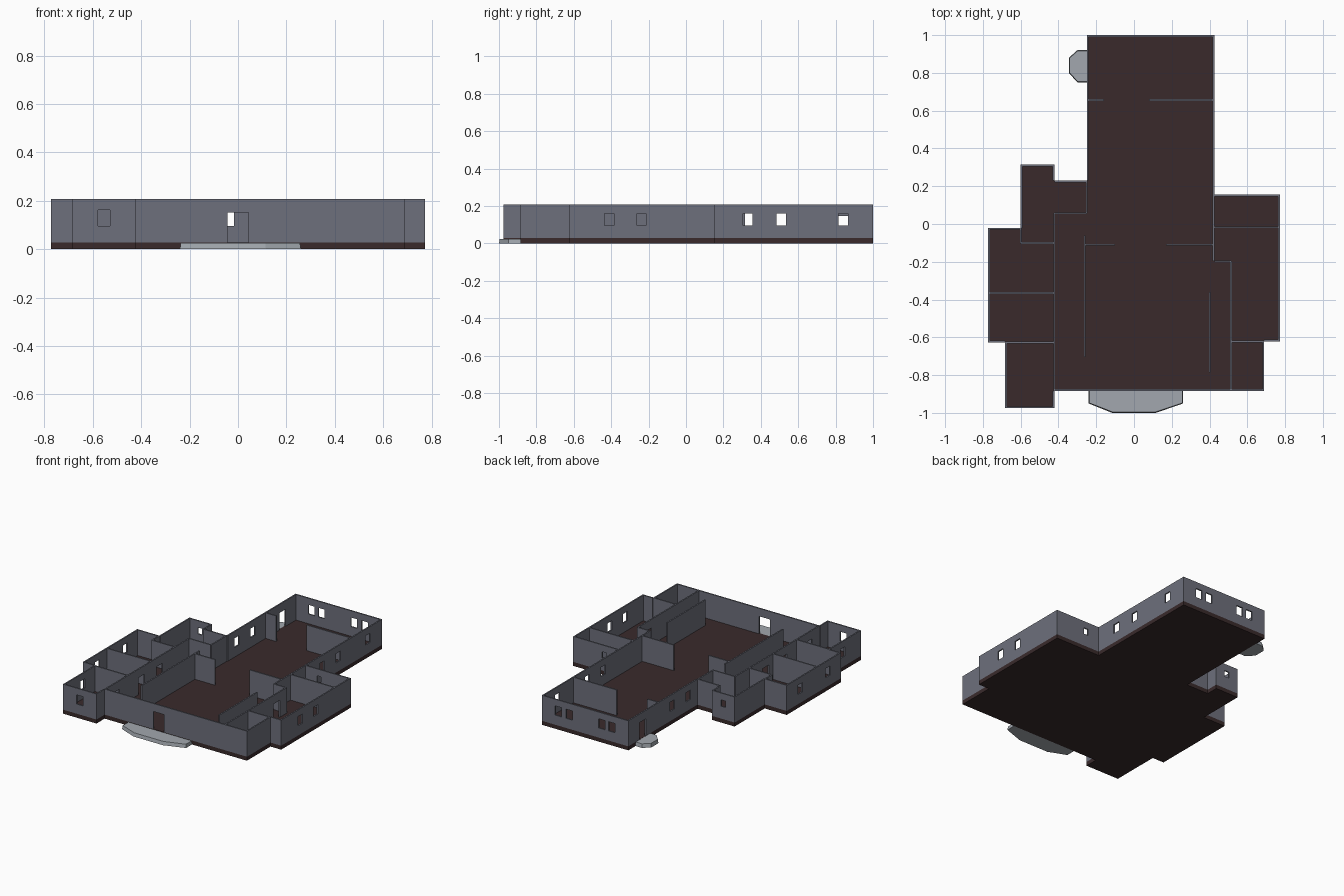
import bpy, bmesh
from mathutils import Vector

if "Cube" in bpy.data.objects:
    bpy.data.objects.remove(bpy.data.objects["Cube"])

T, Z0, Z1 = 0.0095, 0.028, 0.208      # wall thickness, floor level, wall top


def material(name, rgb):
    m = bpy.data.materials.new(name)
    m.diffuse_color = (*rgb, 1)
    m.use_nodes = True
    m.node_tree.nodes["Principled BSDF"].inputs["Base Color"].default_value = m.diffuse_color
    return m


FLOOR = material("dark brown floor", (0.041, 0.023, 0.024))
WALL = material("slate grey wall", (0.155, 0.162, 0.20))
STONE = material("light grey stone", (0.36, 0.39, 0.425))


def finish(bm, name, mat):
    bmesh.ops.recalc_face_normals(bm, faces=bm.faces[:])
    me = bpy.data.meshes.new(name)
    bm.to_mesh(me)
    bm.free()
    me.materials.append(mat)
    ob = bpy.data.objects.new(name, me)
    bpy.context.collection.objects.link(ob)


def extrude(bm, faces, vec):
    r = bmesh.ops.extrude_face_region(bm, geom=faces, use_keep_orig=True)
    verts = [g for g in r["geom"] if isinstance(g, bmesh.types.BMVert)]
    bmesh.ops.translate(bm, verts=verts, vec=vec)
    return verts


def slab(name, pts, z0, z1, mat, pivot=(0, 0), taper=(1, 1)):
    """Extruded outline whose top is scaled about a pivot."""
    bm = bmesh.new()
    f = bm.faces.new([bm.verts.new((x, y, z0)) for x, y in pts])
    for v in extrude(bm, [f], (0, 0, z1 - z0)):
        v.co.x = pivot[0] + (v.co.x - pivot[0]) * taper[0]
        v.co.y = pivot[1] + (v.co.y - pivot[1]) * taper[1]
    finish(bm, name, mat)


# wall lines used by several parts
L1, L2, L3 = -0.772, -0.683, -0.422
R1, R2, R3, R4 = 0.425, 0.514, 0.689, 0.772
F1, F2, F3 = -0.884, -0.975, -0.627

# kinds of openings: width, bottom, top
KIND = {"window": (0.05, 0.096, 0.161), "small": (0.034, 0.115, 0.16),
        "door": (0.085, Z0, 0.152), "side_door": (0.07, Z0, 0.148)}
# openings: axis the wall runs along, wall line, position along it, kind
OPENINGS = [("x", F1, 0.0, "door"), ("x", F2, -0.553, "window"),
            ("y", -0.25, 0.84, "side_door"),
            ("x", 0.155, 0.53, "small"), ("x", 0.315, -0.51, "small"),
            ("y", L2, -0.77, "window"),
            ("y", L3, -0.28, "side_door"), ("y", L3, -0.48, "side_door"),
            ("y", L3, -0.76, "side_door"), ("y", R2, -0.31, "side_door")]
OPENINGS += [("x", 1.0, u, "window") for u in (0.297, 0.212, -0.042, -0.12)]
OPENINGS += [("y", x, u, "window") for x in (R1, -0.25) for u in (0.33, 0.51)]
OPENINGS += [("y", R1, 0.84, "window")]
OPENINGS += [("y", R4, u, "window") for u in (-0.41, -0.238)]
OPENINGS += [("y", L1, u, "window") for u in (-0.17, -0.48)]


def wall(name, a, b, outer=False):
    """Upright panel with its openings cut out; outer walls thicken inward."""
    axis = "x" if a[1] == b[1] else "y"
    i = 0 if axis == "x" else 1
    line, lo, hi = a[1 - i], min(a[i], b[i]), max(a[i], b[i])
    holes = []
    for ax, ln, u, kind in OPENINGS:
        if ax == axis and abs(ln - line) < 1e-4 and lo < u < hi:
            w, z0, z1 = KIND[kind]
            holes.append((u - w / 2, u + w / 2, z0, z1))
    us = sorted({lo, hi, *[h[0] for h in holes], *[h[1] for h in holes]})
    zs = sorted({Z0, Z1, *[h[2] for h in holes], *[h[3] for h in holes]})
    d = (Vector(b) - Vector(a)).normalized()
    inward = Vector((d.y, -d.x, 0)) * T
    shift = Vector((0, 0, 0)) if outer else -inward / 2
    bm = bmesh.new()
    for u0, u1 in zip(us, us[1:]):
        for z0, z1 in zip(zs, zs[1:]):
            u, z = (u0 + u1) / 2, (z0 + z1) / 2
            if any(h[0] < u < h[1] and h[2] < z < h[3] for h in holes):
                continue
            quad = [(u0, z0), (u1, z0), (u1, z1), (u0, z1)]
            bm.faces.new([bm.verts.new(Vector((p, line, q) if i == 0 else (line, p, q)) + shift)
                          for p, q in quad])
    bmesh.ops.remove_doubles(bm, verts=bm.verts[:], dist=1e-5)
    extrude(bm, bm.faces[:], inward)
    finish(bm, name, WALL)


# floor slab and outer walls (clockwise outline)
OUTLINE = [(-0.25, 1), (R1, 1), (R1, 0.155), (R4, 0.155), (R4, -0.622),
           (R3, -0.622), (R3, F1), (L3, F1), (L3, F2), (L2, F2), (L2, F3), (L1, F3),
           (L1, -0.02), (-0.6, -0.02), (-0.6, 0.315), (L3, 0.315), (L3, 0.23), (-0.25, 0.23)]
slab("floor_slab", OUTLINE, 0, Z0, FLOOR)
for n, p in enumerate(OUTLINE):
    wall(f"outer_wall_{n + 1}", p, OUTLINE[(n + 1) % len(OUTLINE)], True)

# inner partitions: x0, y0, x1, y1
PARTITIONS = [(-0.25, 0.656, -0.16, 0.656), (0.08, 0.656, R1, 0.656),
              (-0.26, -0.11, -0.1, -0.11), (0.17, -0.11, R1, -0.11),
              (-0.261, -0.06, -0.261, -0.705), (L3, 0.057, L3, F1),
              (L3, 0.057, -0.25, 0.057), (-0.25, 0.057, -0.25, 0.23),
              (-0.6, -0.101, L3, -0.101), (-0.6, -0.101, -0.6, -0.02),
              (L1, -0.366, L3, -0.366), (L2, F3, L3, F3),
              (R1 - T / 2, 0.155, R1 - T / 2, -0.197), (R1, -0.197, R2, -0.197),
              (R2, -0.197, R2, F1), (R1, -0.017, R4, -0.017),
              (0.401, -0.36, 0.401, -0.785), (R2, -0.622, R3, -0.622)]
for n, (x0, y0, x1, y1) in enumerate(PARTITIONS):
    wall(f"partition_{n + 1}", (x0, y0), (x1, y1))

# stone landings outside the two doors
slab("front_landing", [(-0.24, F1), (-0.24, -0.95), (-0.115, -1), (0.115, -1),
                       (0.26, -0.95), (0.26, F1)], 0, 0.025, STONE,
     (0.01, F1), (0.985, 0.96))
slab("side_landing", [(-0.25, 0.92), (-0.3, 0.92), (-0.345, 0.88), (-0.345, 0.8),
                      (-0.3, 0.75), (-0.25, 0.75)], 0, 0.027, STONE,
     (-0.25, 0.836), (0.96, 0.96))
